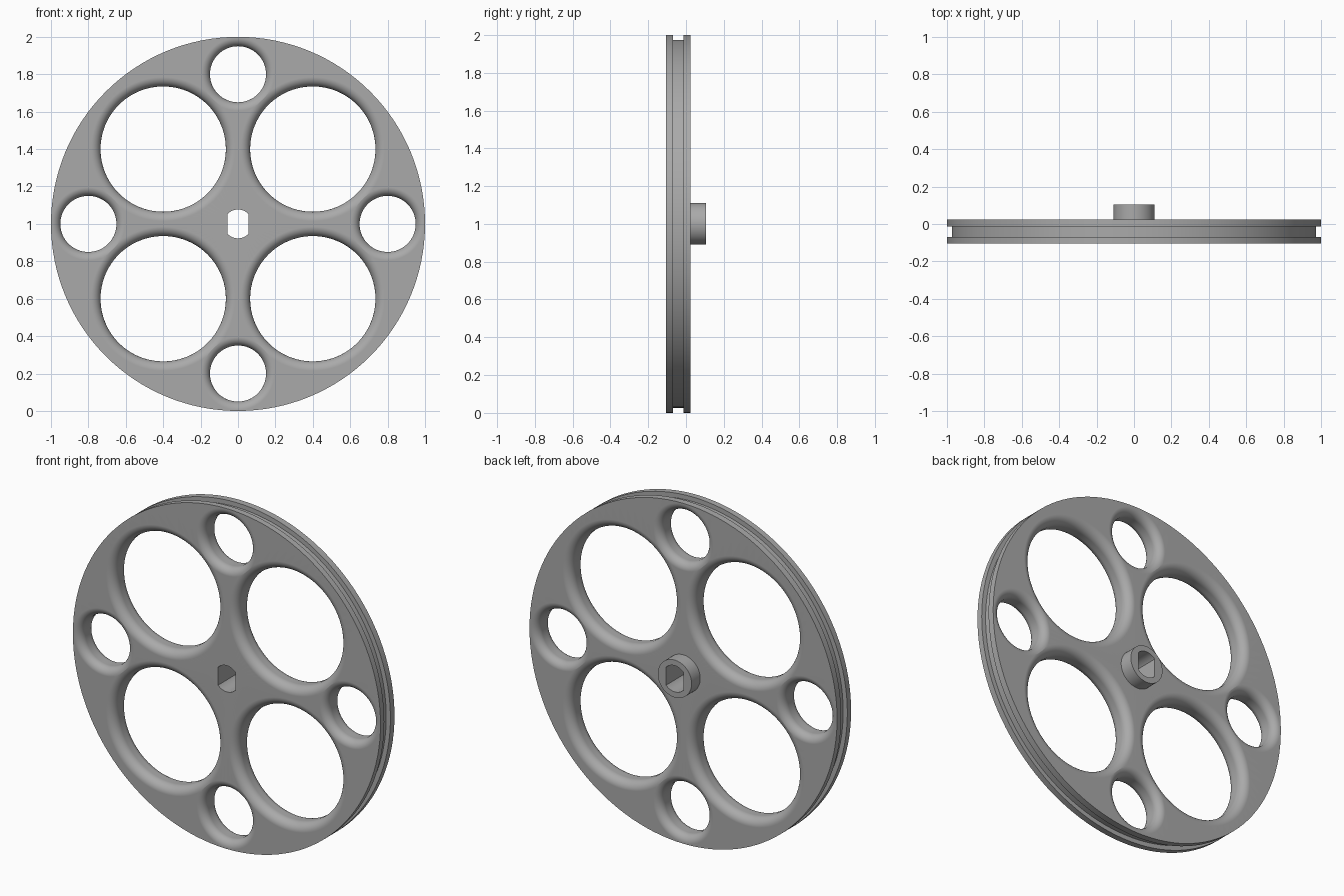
import bpy, bmesh
from math import sin, cos, pi, radians, sqrt
from mathutils import Matrix, Vector

if "Cube" in bpy.data.objects:
    bpy.data.objects.remove(bpy.data.objects["Cube"])

FRONT, BACK, HUB_BACK = -0.105, 0.025, 0.105

grey = bpy.data.materials.new("plain grey")
grey.use_nodes = True
grey.diffuse_color = (0.4, 0.4, 0.4, 1)
grey.node_tree.nodes["Principled BSDF"].inputs["Base Color"].default_value = (0.4, 0.4, 0.4, 1)


def add_object(name, bm):
    bmesh.ops.remove_doubles(bm, verts=bm.verts, dist=1e-5)
    bmesh.ops.recalc_face_normals(bm, faces=bm.faces)
    mesh = bpy.data.meshes.new(name)
    bm.to_mesh(mesh)
    bm.free()
    mesh.materials.append(grey)
    obj = bpy.data.objects.new(name, mesh)
    bpy.context.collection.objects.link(obj)
    return obj


def lathe(name, profile, steps, x=0, z=1):
    """Spin (radius, y) points around an axis parallel to y."""
    bm = bmesh.new()
    verts = [bm.verts.new((r, y, 0)) for r, y in profile]
    edges = [bm.edges.new(pair) for pair in zip(verts, verts[1:])]
    bmesh.ops.spin(bm, geom=verts + edges, cent=(0, 0, 0), axis=(0, 1, 0),
                   angle=2 * pi, steps=steps, use_merge=True)
    bmesh.ops.translate(bm, verts=bm.verts, vec=(x, 0, z))
    return add_object(name, bm)


def hole_cutter(name, x, z, radius, fillet, steps):
    """Round hole whose front and back rims flare out in a fillet."""
    arc = [radians(a) for a in range(0, 91, 9)]
    flare = [(radius + fillet * (1 - sin(a)), fillet * (1 - cos(a))) for a in arc]
    front = [(r, FRONT + d) for r, d in flare]
    back = [(r, BACK - d) for r, d in reversed(flare)]
    wide = radius + fillet
    profile = [(0, FRONT - 0.1), (wide, FRONT - 0.1)] + front + back
    profile += [(wide, BACK + 0.05), (0, BACK + 0.05)]
    return lathe(name, profile, steps, x, z)


def bore_cutter():
    """Shaft bore: a circle with two flat sides."""
    bm = bmesh.new()
    r, flat = 0.077, 0.056
    half = sqrt(r * r - flat * flat)
    top = [(flat, half)]
    for a in range(50, 131, 5):
        p = (r * cos(radians(a)), r * sin(radians(a)))
        if abs(p[0]) < flat:
            top.append(p)
    top.append((-flat, half))
    outline = top + [(-x, -z) for x, z in top]
    face = bm.faces.new([bm.verts.new((x, FRONT - 0.1, 1 + z)) for x, z in outline])
    out = bmesh.ops.extrude_face_region(bm, geom=[face])
    moved = [v for v in out["geom"] if isinstance(v, bmesh.types.BMVert)]
    bmesh.ops.translate(bm, verts=moved, vec=(0, HUB_BACK - FRONT + 0.2, 0))
    return add_object("bore_cutter", bm)


# Grooved disc with the hub on its back
wheel = lathe("pulley_wheel", [
    (0, FRONT), (1, FRONT), (1, -0.07), (0.973, -0.07), (0.973, -0.013),
    (1, -0.013), (1, BACK), (0.11, BACK), (0.11, HUB_BACK), (0, HUB_BACK)], 128)

# Four large holes on the diagonals, four small ones near the rim
cutters = [bore_cutter()]
for i in range(4):
    a = i * pi / 2
    cutters.append(hole_cutter("small_hole_cutter", 0.8 * cos(a), 1 + 0.8 * sin(a),
                               0.15, 0.045, 64))
    a += pi / 4
    d = 0.4 * sqrt(2)
    cutters.append(hole_cutter("large_hole_cutter", d * cos(a), 1 + d * sin(a),
                               0.335, 0.05, 96))

bpy.ops.object.select_all(action="DESELECT")
bpy.context.view_layer.objects.active = wheel
wheel.select_set(True)
for cutter in cutters:
    cutter.hide_render = True
    mod = wheel.modifiers.new("cut", "BOOLEAN")
    mod.operation = "DIFFERENCE"
    mod.solver = "EXACT"
    mod.object = cutter
    bpy.ops.object.modifier_apply(modifier=mod.name)
    bpy.data.objects.remove(cutter)

# Smooth fillets, flat faces kept flat
bpy.ops.object.shade_smooth_by_angle(angle=radians(30))
weighted = wheel.modifiers.new("flat face normals", "WEIGHTED_NORMAL")
weighted.keep_sharp = True
